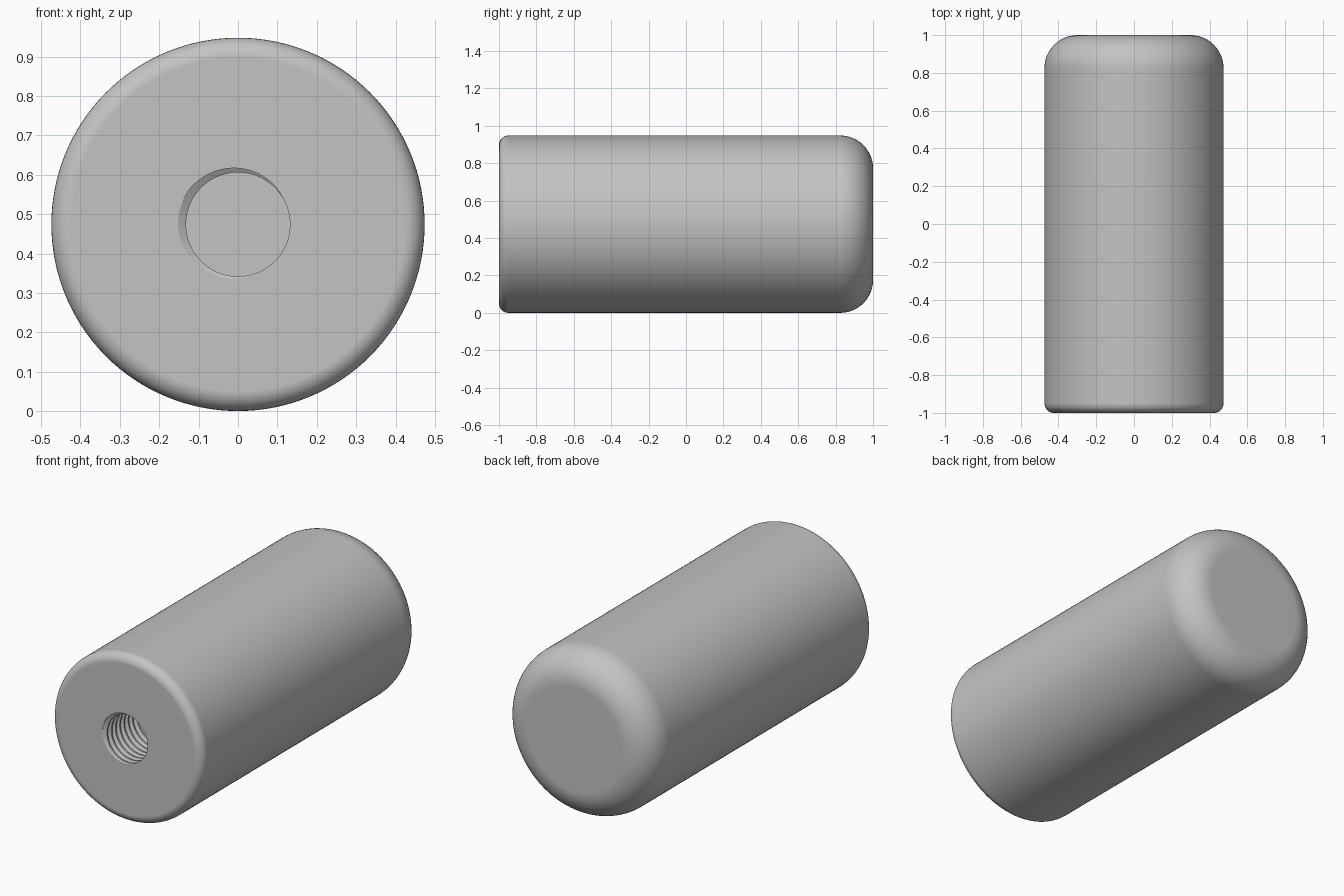
import bpy, bmesh
from math import sin, cos, pi, floor

# Remove the default object
if "Cube" in bpy.data.objects:
    bpy.data.objects.remove(bpy.data.objects["Cube"], do_unlink=True)

SEGS = 128
RADIUS, FRONT, BACK = 0.474, -1.0, 1.0
FRONT_FILLET, BACK_FILLET = 0.05, 0.175
BORE, GROOVE, PITCH, DEPTH = 0.132, 0.02, 0.038, 0.8
# Groove profile over one turn: (phase, relative groove depth)
PROFILE = [(0.085, 0), (0.40, 1), (0.52, 1), (0.835, 0)]


def groove_radius(phase):
    """Radius of the tapped hole at a phase of the thread."""
    f = phase - floor(phase)
    if f <= PROFILE[0][0] or f >= PROFILE[-1][0]:
        return BORE
    for (a, da), (b, db) in zip(PROFILE, PROFILE[1:]):
        if f <= b:
            return BORE + GROOVE * (da + (db - da) * (f - a) / (b - a))


def fillet(y_end, size, direction, steps, start, stop):
    """Quarter-round corner between an end face and the side."""
    points = []
    for i in range(steps + 1):
        a = start + (stop - start) * i / steps
        points.append((RADIUS - size + size * sin(a),
                       y_end + direction * size * (1 - cos(a))))
    return points


# Outer silhouette from the back centre to the front rim
outer = [(0, BACK)]
outer += fillet(BACK, BACK_FILLET, -1, 14, 0, pi / 2)
outer += fillet(FRONT, FRONT_FILLET, 1, 8, pi / 2, 0)

# Thread rows follow the helix and are trimmed at the mouth and the floor
turns = int(DEPTH / PITCH) + 3
phases = [n + p for n in range(-1, turns) for p, _ in PROFILE]


def column(t):
    """Full section, outside then inside, at the fraction t of a turn."""
    points = list(outer)
    for phase in phases:
        d = min(max(PITCH * (phase - t), 0), DEPTH)
        points.append((groove_radius(d / PITCH + t), FRONT + d))
    points.append((0, FRONT + DEPTH))
    return points


# Sweep the sections into one closed skin
bm = bmesh.new()
grid = []
for s in range(SEGS + 1):
    a = 2 * pi * s / SEGS
    grid.append([bm.verts.new((r * cos(a), y, RADIUS + r * sin(a)))
                 for r, y in column(s / SEGS)])
for left, right in zip(grid, grid[1:]):
    for k in range(len(left) - 1):
        bm.faces.new((left[k], right[k], right[k + 1], left[k + 1]))
bmesh.ops.remove_doubles(bm, verts=bm.verts, dist=0.00002)
bmesh.ops.recalc_face_normals(bm, faces=bm.faces)

mesh = bpy.data.meshes.new("threaded_cylinder_knob")
bm.to_mesh(mesh)
bm.free()
knob = bpy.data.objects.new("threaded_cylinder_knob", mesh)
bpy.context.collection.objects.link(knob)

# Plain grey finish
grey = bpy.data.materials.new("plain_grey")
grey.use_nodes = True
colour = (0.55, 0.55, 0.55, 1)
grey.diffuse_color = colour
grey.node_tree.nodes["Principled BSDF"].inputs["Base Color"].default_value = colour
mesh.materials.append(grey)

# Smooth rounds, crisp thread, flat end faces
bpy.ops.object.select_all(action="DESELECT")
knob.select_set(True)
bpy.context.view_layer.objects.active = knob
bpy.ops.object.shade_smooth_by_angle(angle=pi / 6)
weighted = knob.modifiers.new("flat_ends", "WEIGHTED_NORMAL")
weighted.keep_sharp = True
